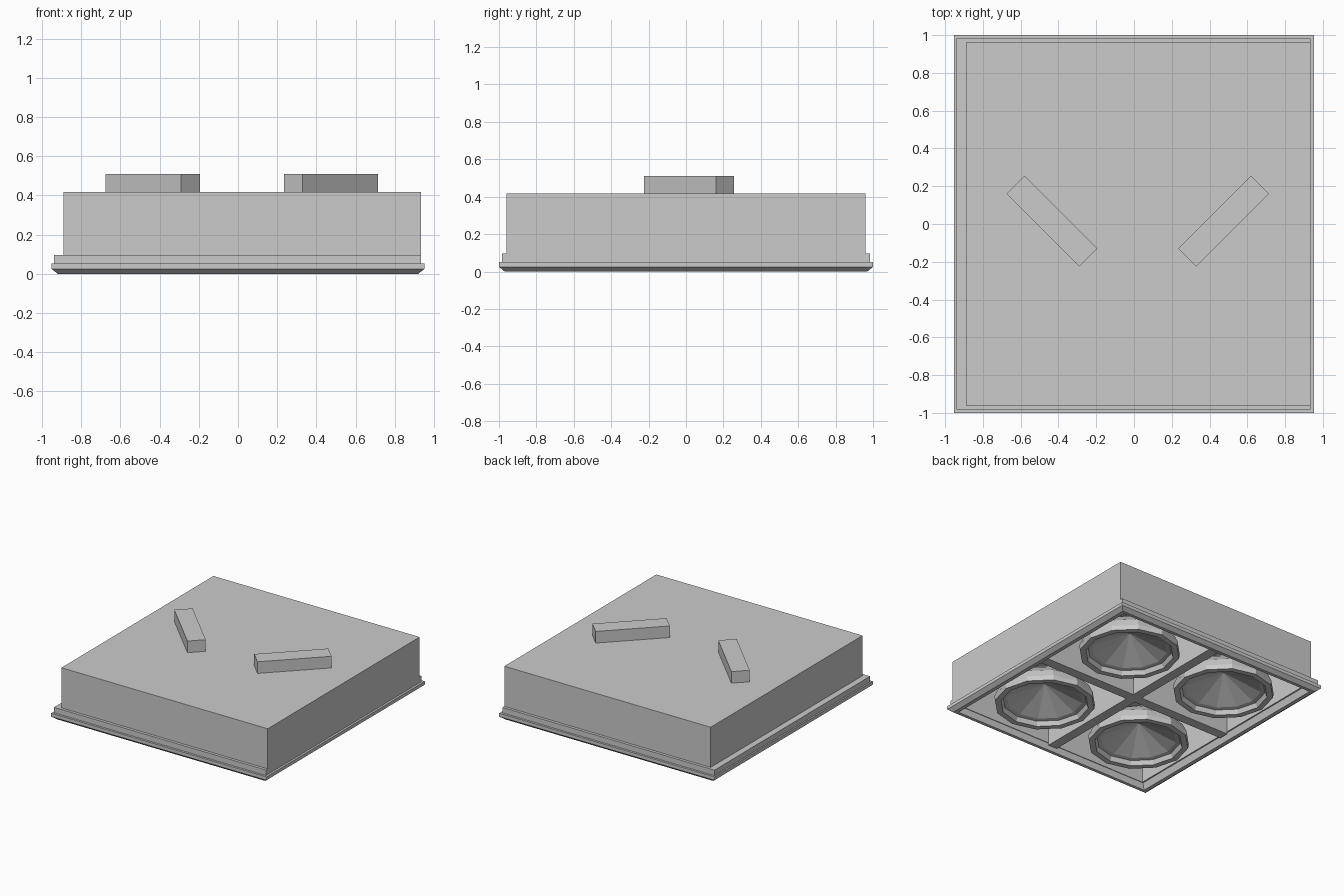
import bpy, bmesh, math
from mathutils import Matrix, Vector

if "Cube" in bpy.data.objects:
    bpy.data.objects.remove(bpy.data.objects["Cube"])


def finish(bm, name):
    bmesh.ops.remove_doubles(bm, verts=bm.verts, dist=1e-4)
    bmesh.ops.recalc_face_normals(bm, faces=bm.faces)
    me = bpy.data.meshes.new(name)
    bm.to_mesh(me)
    bm.free()
    ob = bpy.data.objects.new(name, me)
    bpy.context.collection.objects.link(ob)
    return ob


def box(name, x0, x1, y0, y1, z0, z1, angle=0):
    bm = bmesh.new()
    centre = Vector(((x0 + x1) / 2, (y0 + y1) / 2, (z0 + z1) / 2))
    bmesh.ops.create_cube(bm, size=1, matrix=Matrix.Translation(centre)
                          @ Matrix.Rotation(angle, 4, 'Z')
                          @ Matrix.Diagonal((x1 - x0, y1 - y0, z1 - z0, 1)))
    return finish(bm, name)


def loft(name, sections, closed=False, cap=False):
    """Join rectangles (x0, x1, y0, y1, z) into a skin."""
    bm = bmesh.new()
    loops = [[bm.verts.new(p) for p in ((a, c, z), (b, c, z), (b, d, z), (a, d, z))]
             for a, b, c, d, z in sections]
    pairs = list(zip(loops, loops[1:]))
    if closed:
        pairs.append((loops[-1], loops[0]))
    for lo, hi in pairs:
        for i in range(4):
            j = (i + 1) % 4
            bm.faces.new((lo[i], lo[j], hi[j], hi[i]))
    if cap:
        bm.faces.new(loops[0])
        bm.faces.new(loops[-1])
    return finish(bm, name)


def lathe(name, profile, loc, sides=12):
    bm = bmesh.new()
    vs = [bm.verts.new((r, 0, z)) for r, z in profile]
    es = [bm.edges.new(p) for p in zip(vs, vs[1:])]
    bmesh.ops.spin(bm, geom=vs + es, axis=(0, 0, 1), cent=(0, 0, 0),
                   steps=sides, angle=math.tau)
    ob = finish(bm, name)
    ob.location = loc
    return ob


# Open-bottomed housing with thin walls
loft("housing", [(-.86, .86, -.93, .93, .395), (-.86, .86, -.93, .93, .05),
                 (-.89, .935, -.96, .96, .05), (-.89, .935, -.96, .96, .417)], cap=True)

# Stepped flange and chamfered trim frame
loft("flange", [(-.94, .935, -.983, .983, .05), (-.94, .935, -.983, .983, .096),
                (-.86, .86, -.93, .93, .096), (-.86, .86, -.93, .93, .05)], closed=True)
loft("trim_frame", [(-.92, .92, -.97, .97, 0), (-.952, .952, -1, 1, .025),
                    (-.952, .952, -1, 1, .052), (-.87, .87, -.935, .935, .052),
                    (-.89, .89, -.945, .945, 0)], closed=True)

# Cross dividers making four cells
box("divider_long", -.04, .04, -.93, .93, .03, .395)
box("divider_cross", -.86, .86, -.04, .04, .03, .395)

# Four faceted lamps: inner cone, ring, outer shell
profile = [(0, .20), (.28, .065), (.31, .06), (.325, .025), (.37, .025),
           (.375, .06), (.345, .125), (.24, .21), (.13, .28), (0, .29)]
for i, x in enumerate((-.45, .45)):
    for j, y in enumerate((-.485, .485)):
        lathe(f"lamp_{i}{j}", profile, (x, y, 0))

# Angled mounting blocks on the roof
for name, x, a in (("mount_left", -.435, -45), ("mount_right", .475, 45)):
    box(name, x - .2725, x + .2725, .015 - .0675, .015 + .0675, .417, .51, math.radians(a))
